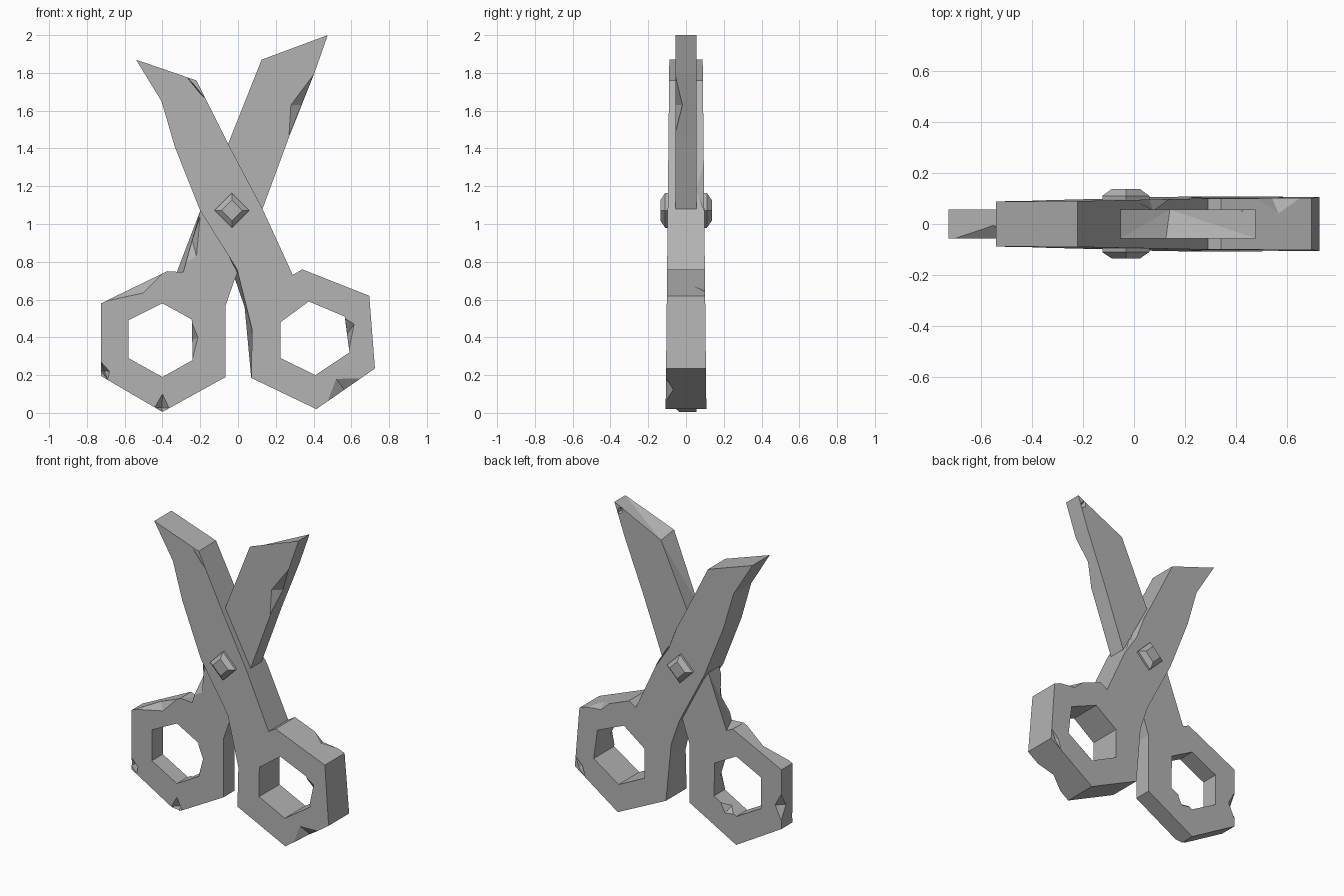
import bpy, bmesh
from mathutils import Vector

cube = bpy.data.objects.get("Cube")
if cube:
    bpy.data.objects.remove(cube)

grey = bpy.data.materials.new("mid_grey")
grey.diffuse_color = (0.45, 0.45, 0.45, 1)
grey.use_nodes = True
grey.node_tree.nodes["Principled BSDF"].inputs["Base Color"].default_value = (0.45, 0.45, 0.45, 1)

FRONT, BACK = -1, 1


def make_object(name, bm):
    bmesh.ops.recalc_face_normals(bm, faces=bm.faces)
    mesh = bpy.data.meshes.new(name)
    bm.to_mesh(mesh)
    bm.free()
    mesh.materials.append(grey)
    obj = bpy.data.objects.new(name, mesh)
    bpy.context.collection.objects.link(obj)
    return obj


def prism(name, outline, depth, front=None, back=None):
    """Flat part: outline in x/z, with some corners moved on one side."""
    bm = bmesh.new()
    rings = []
    for side, moved in ((FRONT, front or {}), (BACK, back or {})):
        points = [moved.get(i, p) for i, p in enumerate(outline)]
        rings.append([bm.verts.new((x, side * depth(z), z)) for x, z in points])
        bm.faces.new(rings[-1])
    count = len(outline)
    for i in range(count):
        j = (i + 1) % count
        quad = [rings[0][i], rings[0][j], rings[1][j], rings[1][i]]
        face = bm.faces.new(quad)
        if i in (front or {}) or j in (front or {}) or i in (back or {}) or j in (back or {}):
            bmesh.ops.triangulate(bm, faces=[face])
    return make_object(name, bm)


def cut(obj, cutter):
    """Subtract a helper solid and discard it."""
    cutter.hide_render = True
    mod = obj.modifiers.new("cut", "BOOLEAN")
    mod.operation = "DIFFERENCE"
    mod.solver = "EXACT"
    mod.object = cutter
    bpy.context.view_layer.objects.active = obj
    bpy.ops.object.modifier_apply(modifier=mod.name)
    bpy.data.objects.remove(cutter)


def chip(obj, depth, side, a, b, inner, deep):
    """Knock a facet out of the edge a-b, reaching inner on the face and deep into the side."""
    def on_face(p):
        return Vector((p[0], side * depth(p[1]), p[1]))
    a, b, f = on_face(a), on_face(b), on_face(inner)
    mid = (a + b) / 2
    s = mid - Vector((0, side * deep, 0))
    out = mid + (mid - (f + s) / 2).normalized() * 0.12
    bm = bmesh.new()
    for p in (a, b, f, s, out):
        bm.verts.new(p)
    bmesh.ops.convex_hull(bm, input=bm.verts)
    cut(obj, make_object("chip_cutter", bm))


def thick(z):
    return 0.108 - 0.0105 * z


def thin(z):
    return 0.056


# Thick half: blade leaning left, handle on the +x side
thick_outline = [(-.54, 1.87), (-.22, 1.76), (-.17, 1.66), (-.05, 1.42), (.13, 1.08),
                 (.29, .73), (.34, .76), (.695, .62), (.725, .235), (.415, .02),
                 (.07, .185), (.035, .56), (-.03, .7), (-.2, 1.07), (-.335, 1.41), (-.405, 1.65)]
thick_half = prism("thick_blade_and_handle", thick_outline, thick,
                   front={11: (.075, .44), 12: (-.005, .76)},
                   back={12: (-.02, .72)})
thick_hole = [(.375, .59), (.565, .51), (.59, .32), (.41, .2), (.225, .29), (.225, .48)]
cut(thick_half, prism("hole_cutter", thick_hole, lambda z: 0.3))
for spec in (
    (FRONT, (-.27, 1.777), (-.17, 1.66), (-.2, 1.69), .08),
    (FRONT, (-.53, 1.852), (-.345, 1.44), (-.405, 1.6), .07),
    (FRONT, (.475, .062), (.65, .183), (.52, .18), .04),
    (FRONT, (.567, .5), (.588, .335), (.615, .47), .06),
    (BACK, (.48, .705), (.65, .638), (.54, .65), .06),
    (BACK, (.72, .3), (.65, .183), (.67, .25), .05),
    (BACK, (.0, 1.325), (.15, 1.035), (.06, 1.17), .05),
):
    chip(thick_half, thick, *spec)

# Thin half: blade leaning right, handle on the -x side
thin_outline = [(.475, 2), (.125, 1.87), (-.05, 1.43), (-.2, 1.07), (-.33, .73),
                (-.375, .75), (-.725, .58), (-.725, .195), (-.4, .005), (-.065, .19),
                (-.065, .57), (-.02, .7), (.13, 1.08), (.27, 1.46), (.405, 1.8)]
thin_half = prism("thin_blade_and_handle", thin_outline, thin,
                  front={4: (-.29, .745)}, back={1: (.14, 1.84)})
thin_hole = [(-.4, .58), (-.245, .495), (-.24, .28), (-.4, .19), (-.58, .29), (-.58, .49)]
cut(thin_half, prism("hole_cutter", thin_hole, lambda z: 0.3))
for spec in (
    (FRONT, (.4, 1.79), (.27, 1.47), (.28, 1.63), .04),
    (FRONT, (-.4, .738), (-.7, .592), (-.5, .635), .05),
    (FRONT, (-.2, 1.04), (-.285, .79), (-.22, .83), .05),
    (FRONT, (-.725, .27), (-.69, .175), (-.68, .22), .05),
    (FRONT, (-.44, .03), (-.365, .025), (-.4, .1), .05),
    (FRONT, (-.245, .48), (-.24, .29), (-.212, .4), .05),
    (BACK, (.42, 1.98), (.452, 1.93), (.42, 1.94), .04),
    (BACK, (-.29, .25), (-.38, .2), (-.32, .19), .05),
    (BACK, (-.723, .42), (-.723, .25), (-.68, .34), .05),
):
    chip(thin_half, thin, *spec)

# Diamond rivet showing on both sides
bm = bmesh.new()
for y, radius in ((-.135, .055), (-.11, .092), (.11, .092), (.137, .055)):
    for dx, dz in ((1, 0), (0, 1), (-1, 0), (0, -1)):
        bm.verts.new((-.032 + dx * radius, y, 1.072 + dz * radius))
bmesh.ops.convex_hull(bm, input=bm.verts)
make_object("rivet", bm)
